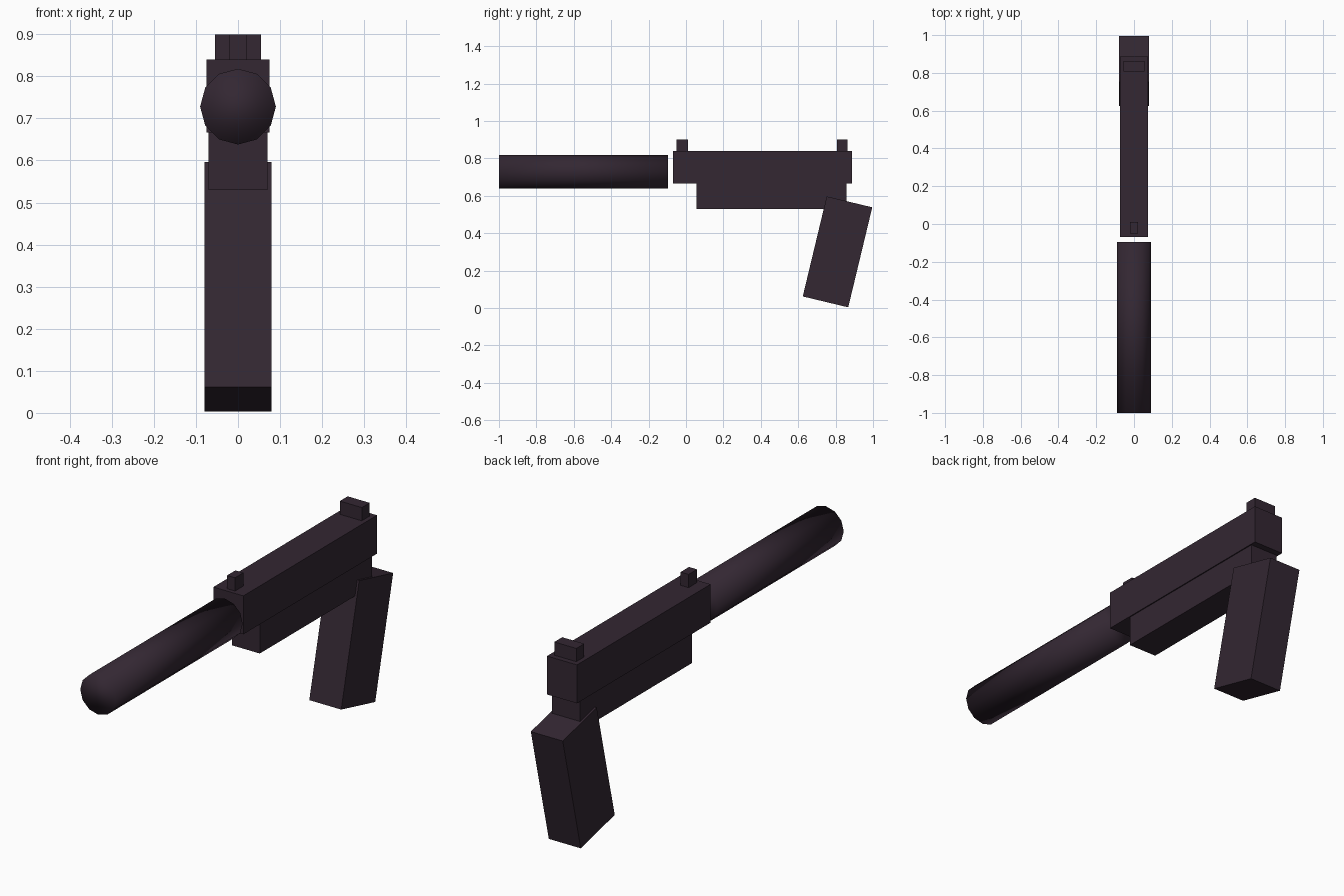
import bpy, math

if "Cube" in bpy.data.objects:
    bpy.data.objects.remove(bpy.data.objects["Cube"])

# One dark plum finish for every part
finish = bpy.data.materials.new("dark_plum")
finish.diffuse_color = (0.033, 0.02, 0.032, 1)
finish.use_nodes = True
finish.node_tree.nodes["Principled BSDF"].inputs["Base Color"].default_value = finish.diffuse_color


def box(name, center, size, tilt=0.0):
    """Box with a given centre and size, tilted about x in degrees."""
    bpy.ops.mesh.primitive_cube_add(size=1)
    ob = bpy.context.object
    ob.name = name
    for v in ob.data.vertices:
        v.co = [c * s for c, s in zip(v.co, size)]
    ob.location = center
    ob.rotation_euler.x = math.radians(tilt)
    ob.data.materials.append(finish)
    return ob


def span(name, width, y0, y1, z0, z1):
    """Upright box centred on x, from its y and z limits."""
    return box(name, (0, (y0 + y1) / 2, (z0 + z1) / 2), (width, y1 - y0, z1 - z0))


# Main body
span("slide", 0.15, -0.069, 0.887, 0.666, 0.84)
span("frame", 0.14, 0.056, 0.858, 0.53, 0.666)

# Sights
span("front_sight", 0.04, -0.05, 0.01, 0.84, 0.9)
span("rear_sight", 0.11, 0.807, 0.863, 0.84, 0.9)

# Raked handle
box("grip", (0, 0.81, 0.3), (0.16, 0.25, 0.55), tilt=-13.5)

# Long tube in front, smooth all over
bpy.ops.mesh.primitive_cylinder_add(vertices=12, radius=0.09, depth=0.905,
                                    location=(0, -0.5475, 0.728),
                                    rotation=(math.pi / 2, 0, 0))
tube = bpy.context.object
tube.name = "front_tube"
tube.data.materials.append(finish)
bpy.ops.object.shade_smooth()
